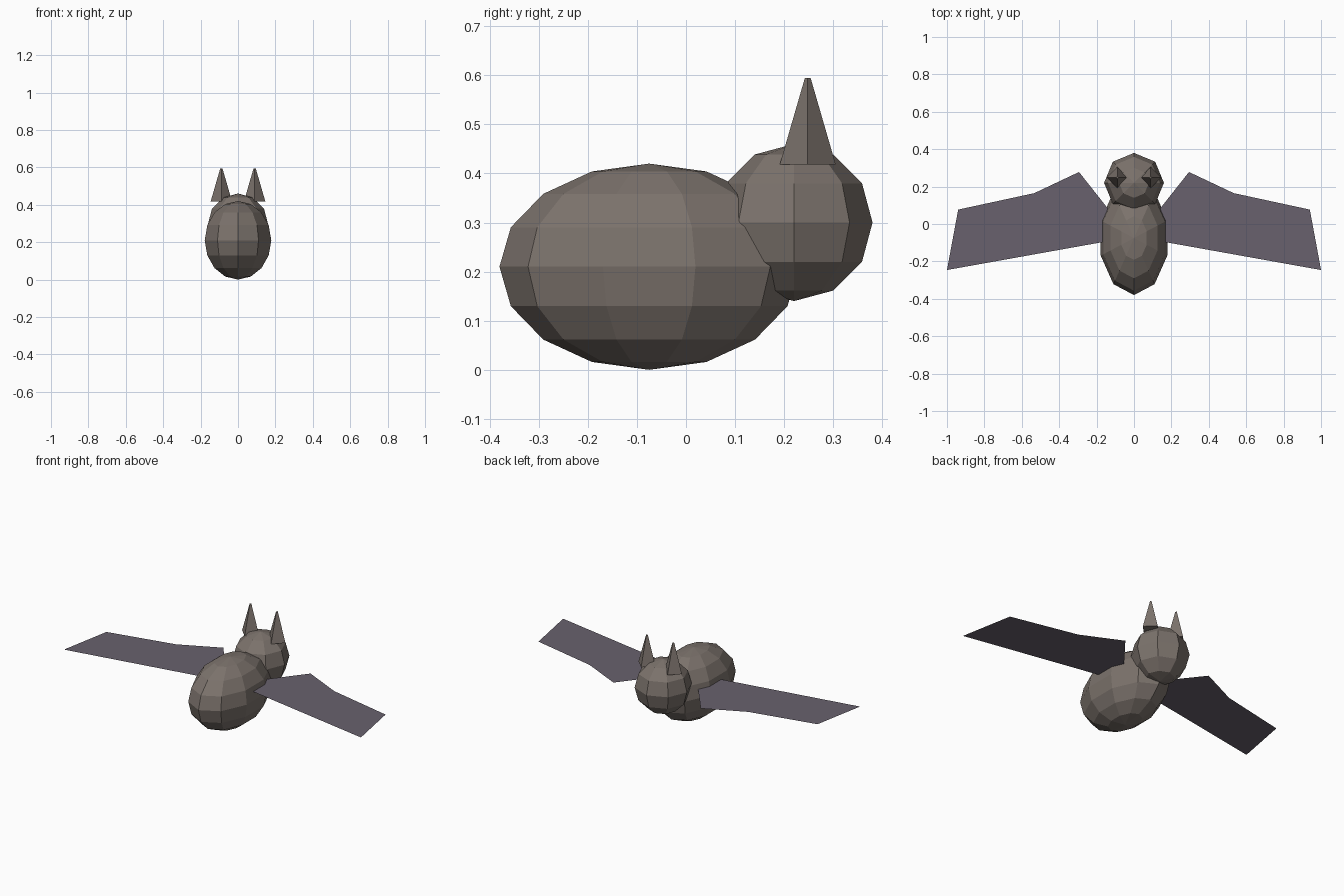
import bpy, bmesh
from math import sin, cos, pi

if "Cube" in bpy.data.objects:
    bpy.data.objects.remove(bpy.data.objects["Cube"])


def paint(name, color):
    mat = bpy.data.materials.new(name)
    mat.diffuse_color = (*color, 1)
    mat.use_nodes = True
    mat.node_tree.nodes["Principled BSDF"].inputs["Base Color"].default_value = mat.diffuse_color
    return mat


fur = paint("fur", (0.20, 0.17, 0.15))
membrane = paint("membrane", (0.14, 0.12, 0.155))


def finish(bm, name, mat):
    mesh = bpy.data.meshes.new(name)
    bm.to_mesh(mesh)
    bm.free()
    mesh.materials.append(mat)
    obj = bpy.data.objects.new(name, mesh)
    bpy.context.collection.objects.link(obj)
    return obj


def lathe(name, profile, sides, center, scale=(1, 1, 1)):
    """Turn (radius, height) points about z, first corner on +y, closed ends."""
    bm = bmesh.new()
    rings = []
    for r, h in profile:
        ring = []
        for i in range(sides if r > 1e-6 else 1):
            a = 2 * pi * i / sides
            p = (r * sin(a), r * cos(a), h)
            ring.append(bm.verts.new([c + s * v for c, s, v in zip(center, scale, p)]))
        rings.append(ring)
    for lo, hi in zip(rings, rings[1:]):
        for i in range(sides):
            j = (i + 1) % sides
            quad = [lo[i % len(lo)], lo[j % len(lo)], hi[j % len(hi)], hi[i % len(hi)]]
            bm.faces.new(list(dict.fromkeys(quad)))
    for ring in (rings[0], rings[-1]):
        if len(ring) > 2:
            bm.faces.new(ring)
    bmesh.ops.recalc_face_normals(bm, faces=bm.faces)
    return finish(bm, name, fur)


def ball(name, sides, bands, center, radii):
    profile = [(sin(pi * k / bands), -cos(pi * k / bands)) for k in range(bands + 1)]
    return lathe(name, profile, sides, center, radii)


# Body and head
ball("body", 10, 8, (0, -0.075, 0.21), (0.187, 0.305, 0.21))
ball("head", 8, 6, (0, 0.22, 0.30), (0.16, 0.16, 0.16))

# Flat wing outline, root tucked inside the body
outline = [(0.09, 0.02), (0.294, 0.278), (0.533, 0.165), (0.94, 0.077),
           (1.0, -0.246), (0.09, -0.083)]

for side, label in ((-1, "left"), (1, "right")):
    # Four-sided ear with a blunt tip
    lathe(label + "_ear", [(0.057, 0.418), (0.006, 0.594)], 4, (side * 0.089, 0.248, 0))
    # Wing membrane
    bm = bmesh.new()
    face = bm.faces.new([bm.verts.new((side * x, y, 0.26)) for x, y in outline])
    face.normal_update()
    if face.normal.z < 0:
        face.normal_flip()
    finish(bm, label + "_wing", membrane)
